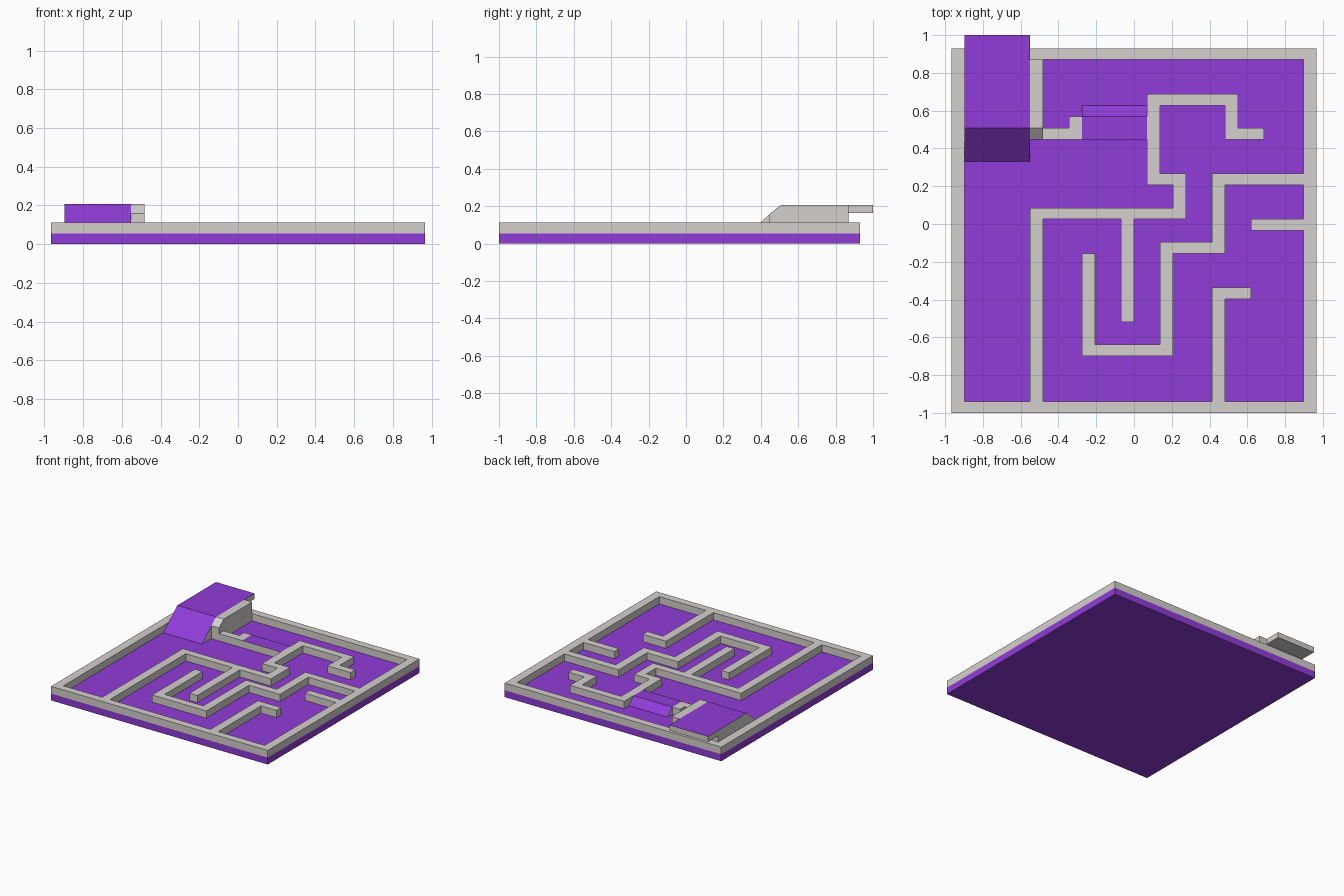
import bpy
import bmesh

if "Cube" in bpy.data.objects:
    bpy.data.objects.remove(bpy.data.objects["Cube"])

# Grid of the maze and its main heights
COLS, ROWS = 28, 32
LEFT, FRONT = -0.965, -1.0
CW, CD = 1.93 / COLS, 1.93 / ROWS
FLOOR, WALL, LEDGE, HIGH = 0.055, 0.113, 0.163, 0.207


def gx(col):
    return LEFT + col * CW


def gy(row):
    return FRONT + row * CD


def material(name, rgb):
    mat = bpy.data.materials.new(name)
    mat.use_nodes = True
    mat.diffuse_color = (*rgb, 1)
    bsdf = next(n for n in mat.node_tree.nodes if n.type == "BSDF_PRINCIPLED")
    bsdf.inputs["Base Color"].default_value = (*rgb, 1)
    return mat


purple = material("purple", (0.28, 0.045, 0.68))
grey = material("warm_grey", (0.66, 0.63, 0.61))


def finish(name, bm, mats, rule=None):
    bmesh.ops.recalc_face_normals(bm, faces=bm.faces)
    if rule:
        for f in bm.faces:
            f.material_index = int(rule(f))
    mesh = bpy.data.meshes.new(name)
    bm.to_mesh(mesh)
    bm.free()
    for mat in mats:
        mesh.materials.append(mat)
    obj = bpy.data.objects.new(name, mesh)
    bpy.context.collection.objects.link(obj)
    return obj


def prism(name, x0, x1, profile, mats, rule=None):
    """Extrude a (y, z) profile from x0 to x1."""
    bm = bmesh.new()
    face = bm.faces.new([bm.verts.new((x0, y, z)) for y, z in profile])
    ext = bmesh.ops.extrude_face_region(bm, geom=[face])["geom"]
    moved = [v for v in ext if isinstance(v, bmesh.types.BMVert)]
    bmesh.ops.translate(bm, verts=moved, vec=(x1 - x0, 0, 0))
    return finish(name, bm, mats, rule)


def faces_up(face):
    return face.normal.z > 0.1


# Base board
prism("base_board", gx(0), gx(COLS),
      [(gy(0), 0), (gy(ROWS), 0), (gy(ROWS), FLOOR), (gy(0), FLOOR)], [purple])

# Maze walls, each a path of cell corners
border = [(0, 0), (27, 0), (27, 31), (0, 31), (0, 0)]
long_wall = [(6, 0), (6, 17), (17, 17), (17, 20), (15, 20), (15, 27),
             (21, 27), (21, 24), (23, 24)]
middle_stub = [(13, 17), (13, 8)]
hook_wall = [(10, 13), (10, 5), (16, 5), (16, 14), (20, 14), (20, 20), (27, 20)]
side_stub = [(23, 16), (27, 16)]
front_wall = [(20, 0), (20, 10), (22, 10)]
entry_wall = [(6, 31), (6, 24), (9, 24), (9, 25)]

cells = set()
for path in (border, long_wall, middle_stub, hook_wall, side_stub,
             front_wall, entry_wall):
    for (c0, r0), (c1, r1) in zip(path, path[1:]):
        for c in range(min(c0, c1), max(c0, c1) + 1):
            for r in range(min(r0, r1), max(r0, r1) + 1):
                cells.add((c, r))

bm = bmesh.new()
for c, r in sorted(cells):
    corners = ((c, r), (c + 1, r), (c + 1, r + 1), (c, r + 1))
    bm.faces.new([bm.verts.new((gx(i), gy(j), FLOOR)) for i, j in corners])
bmesh.ops.remove_doubles(bm, verts=bm.verts, dist=0.001)
ext = bmesh.ops.extrude_face_region(bm, geom=bm.faces[:])["geom"]
bmesh.ops.translate(bm, vec=(0, 0, WALL - FLOOR),
                    verts=[v for v in ext if isinstance(v, bmesh.types.BMVert)])
finish("maze_walls", bm, [grey])

# Entry ramp with its overhanging deck
prism("entry_ramp", gx(1), gx(6),
      [(0.33, FLOOR), (gy(25), HIGH), (1, HIGH), (1, LEDGE),
       (gy(31), LEDGE), (gy(31), FLOOR)], [grey, purple], faces_up)

# Raised wall beside the entry ramp
prism("entry_side_wall", gx(6), gx(7),
      [(gy(24), WALL), (gy(24), LEDGE - 0.004), (gy(25), HIGH),
       (gy(31), HIGH), (gy(31), WALL)], [grey])

# Low step with a slope on its back
prism("step_ramp", gx(10), gx(15),
      [(gy(24), FLOOR), (gy(24), WALL), (gy(26), WALL), (gy(27), FLOOR)],
      [grey, purple], faces_up)
